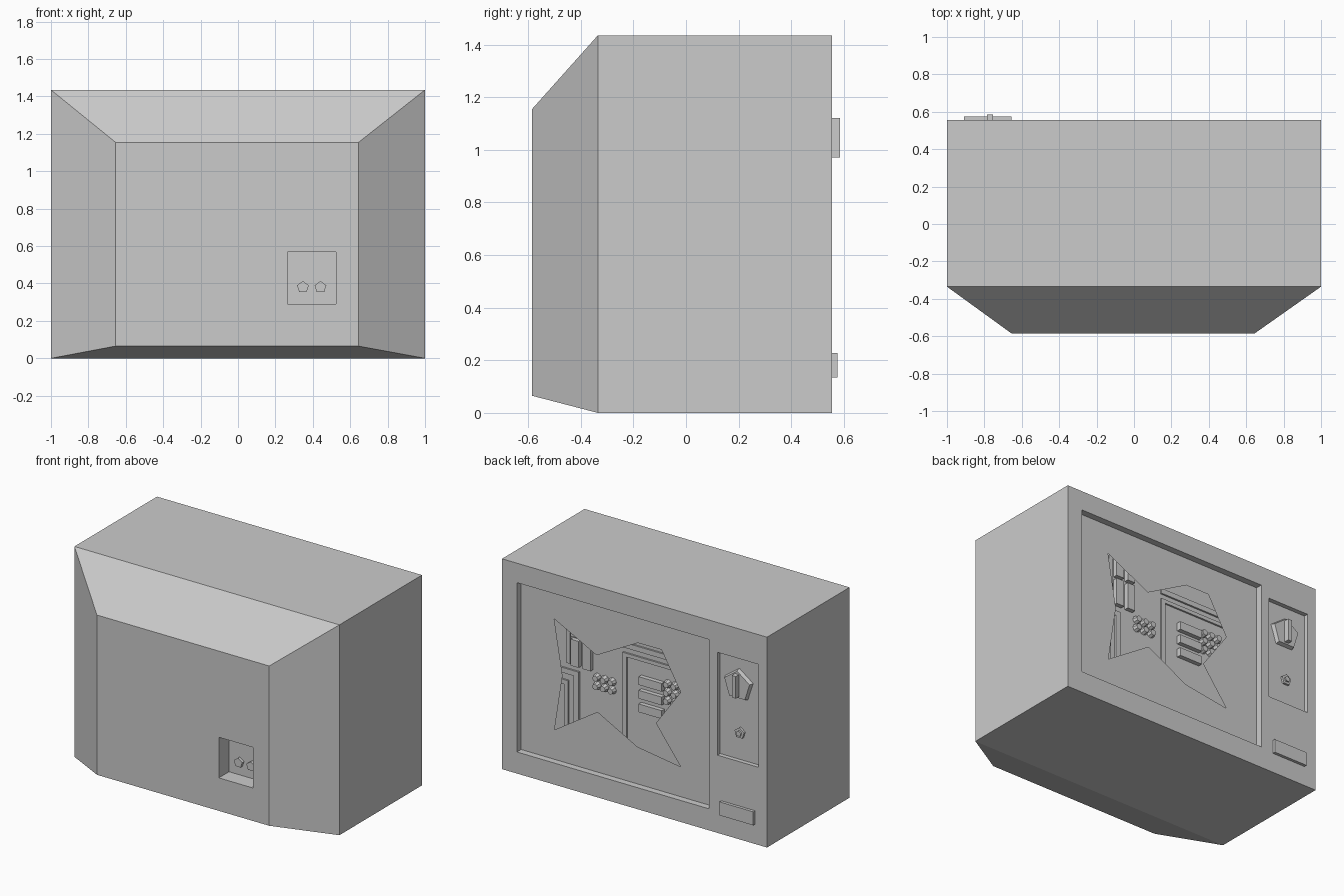
import bpy, bmesh, math
from mathutils import Vector

if "Cube" in bpy.data.objects:
    bpy.data.objects.remove(bpy.data.objects["Cube"])

FACE, BOARD = 0.555, 0.445      # screen-side plane and circuit board plane


def finish(name, bm):
    mesh = bpy.data.meshes.new(name)
    bm.to_mesh(mesh)
    bm.free()
    ob = bpy.data.objects.new(name, mesh)
    bpy.context.collection.objects.link(ob)
    return ob


def box(name, x0, x1, y0, y1, z0, z1):
    bm = bmesh.new()
    bmesh.ops.create_cube(bm, size=1)
    for v in bm.verts:
        v.co = Vector(((x0 + x1) / 2 + v.co.x * (x1 - x0),
                       (y0 + y1) / 2 + v.co.y * (y1 - y0),
                       (z0 + z1) / 2 + v.co.z * (z1 - z0)))
    return finish(name, bm)


def prism(name, x, z, r, y0, y1, sides=5, r_front=None):
    """Upright polygon (point up) running along y, optionally tapered."""
    bm = bmesh.new()
    rings = []
    for y, rad in ((y0, r), (y1, r if r_front is None else r_front)):
        rings.append([bm.verts.new((x + rad * math.sin(2 * math.pi * i / sides), y,
                                    z + rad * math.cos(2 * math.pi * i / sides)))
                      for i in range(sides)])
    for ring in rings:
        bm.faces.new(ring)
    for i in range(sides):
        j = (i + 1) % sides
        bm.faces.new((rings[0][i], rings[0][j], rings[1][j], rings[1][i]))
    bmesh.ops.recalc_face_normals(bm, faces=bm.faces)
    return finish(name, bm)


def cut(target, cutter):
    mod = target.modifiers.new("recess", 'BOOLEAN')
    mod.operation, mod.solver, mod.object = 'DIFFERENCE', 'EXACT', cutter
    bpy.context.view_layer.objects.active = target
    bpy.ops.object.modifier_apply(modifier=mod.name)
    bpy.data.objects.remove(cutter)


# Cabinet: main box with a tapered housing toward -y
bm = bmesh.new()
rings = []
for y, x0, x1, z0, z1 in ((FACE, -1, 1, 0, 1.435), (-0.335, -1, 1, 0, 1.435),
                          (-0.585, -0.655, 0.645, 0.065, 1.155)):
    rings.append([bm.verts.new(p) for p in
                  ((x0, y, z0), (x1, y, z0), (x1, y, z1), (x0, y, z1))])
for a, b in zip(rings, rings[1:]):
    for i in range(4):
        j = (i + 1) % 4
        bm.faces.new((a[i], a[j], b[j], b[i]))
bm.faces.new(rings[0])
bm.faces.new(rings[-1])
bmesh.ops.recalc_face_normals(bm, faces=bm.faces)
cabinet = finish("cabinet", bm)

# Recesses: screen, control panel, socket bay
SX0, SX1, SZ0, SZ1 = -0.562, 0.887, 0.147, 1.302
cut(cabinet, box("screen_cutter", SX0, SX1, BOARD, 0.7, SZ0, SZ1))
cut(cabinet, box("panel_cutter", -0.936, -0.626, 0.525, 0.7, 0.53, 1.232))
cut(cabinet, box("socket_cutter", 0.265, 0.523, -0.7, -0.475, 0.29, 0.567))

# Broken screen: thin sheet with a jagged hole
hole = [(0.638, 1.105), (0.318, 0.942), (0.006, 1.11), (-0.172, 1.111),
        (-0.317, 0.859), (-0.13, 0.598), (-0.317, 0.351), (0.01, 0.4),
        (0.31, 0.558), (0.635, 0.349), (0.575, 0.735)]
frame = [(SX0, SZ0), (SX1, SZ0), (SX1, SZ1), (SX0, SZ1)]
bm = bmesh.new()
for loop in (frame, hole):
    vs = [bm.verts.new((x, 0.51, z)) for x, z in loop]
    for i, v in enumerate(vs):
        bm.edges.new((v, vs[(i + 1) % len(vs)]))
bmesh.ops.triangle_fill(bm, use_beauty=True, edges=bm.edges[:], normal=(0, 1, 0))
for f in bm.faces:
    f.normal_update()
    if f.normal.y < 0:
        f.normal_flip()
finish("broken_screen", bm)

# Circuit board tracks
tracks = [(0.13, 0.16, 0.36, 0.985), (-0.42, 0.13, 0.96, 0.985),
          (-0.42, 0.16, 1.02, 1.055),
          (0.49, 0.53, 0.38, 0.76), (0.53, 0.66, 0.725, 0.76),
          (0.57, 0.60, 0.36, 0.68), (0.60, 0.70, 0.65, 0.68),
          (0.555, 0.585, 0.80, 1.15)]
for x0, x1, z0, z1 in tracks:
    box("circuit_track", x0, x1, BOARD, BOARD + 0.012, z0, z1)

# Chips: three flat ones and a two by two upright group
for i in range(3):
    z = 0.833 - i * 0.093
    box("flat_chip", -0.149, 0.025, BOARD, 0.475, z - 0.028, z + 0.028)
for x in (0.419, 0.508):
    for z in (0.89, 1.09):
        box("upright_chip", x - 0.03, x + 0.03, BOARD, 0.475, z - 0.09, z + 0.09)

# Capacitor clusters
for cx, cz, cols, rows in ((0.298, 0.73, 3, 2), (-0.235, 0.80, 3, 3)):
    for i in range(cols):
        for j in range(rows):
            prism("capacitor", cx + (i - (cols - 1) / 2) * 0.057,
                  cz + (j - (rows - 1) / 2) * 0.057, 0.028, BOARD, 0.475, 8, 0.02)

# Control panel: dial with grip, small knob, lower button
prism("dial", -0.77, 1.04, 0.112, 0.52, 0.55, 5, 0.1)
box("dial_grip", -0.785, -0.755, 0.53, 0.585, 0.97, 1.12)
prism("small_knob_base", -0.78, 0.715, 0.038, 0.52, 0.54)
prism("small_knob_tip", -0.78, 0.715, 0.02, 0.535, 0.55)
box("power_button", -0.91, -0.655, 0.54, 0.575, 0.135, 0.227)

# Sockets in the rear bay
for x in (0.347, 0.441):
    prism("socket", x, 0.38, 0.033, -0.47, -0.495)
